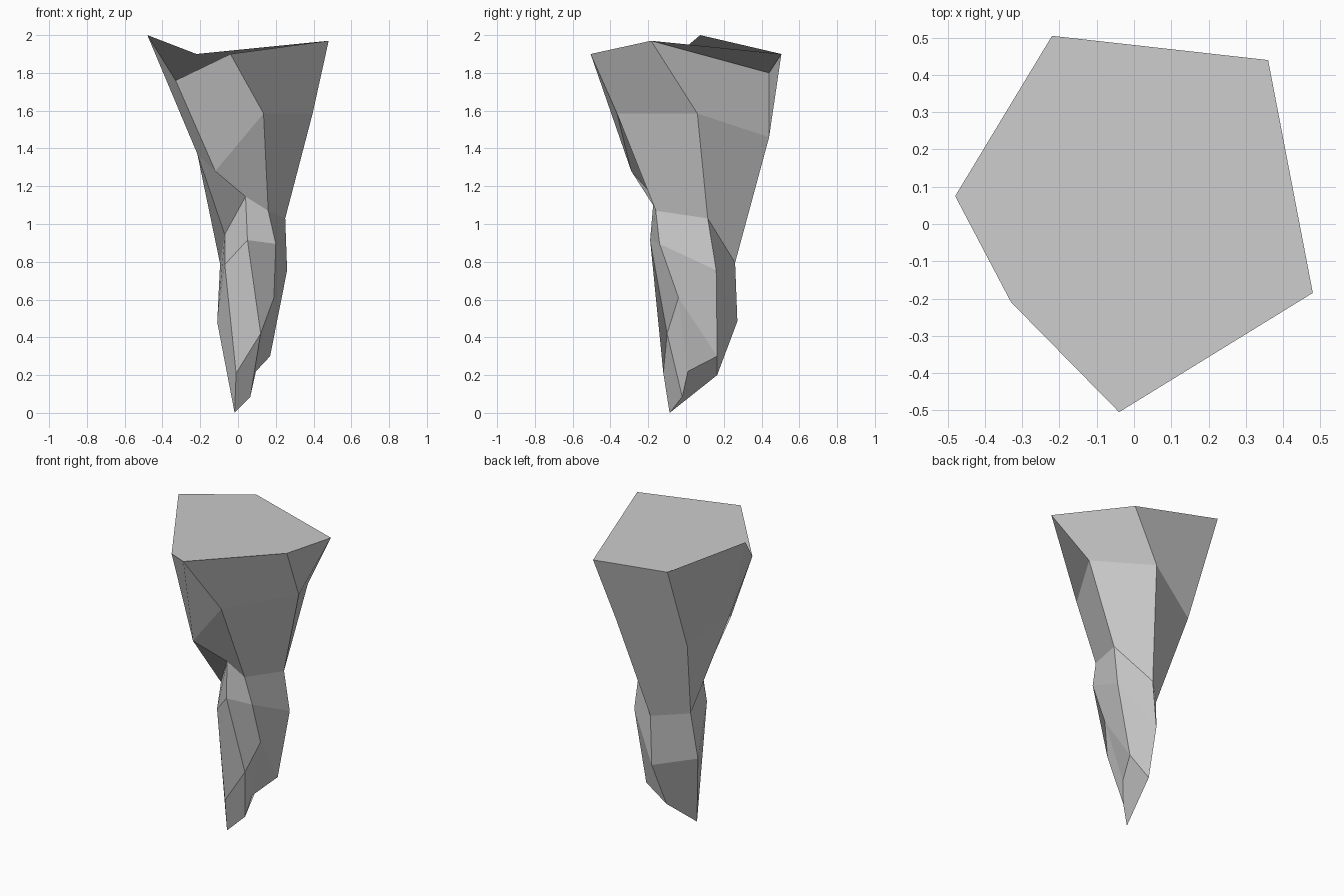
import bpy, bmesh

if "Cube" in bpy.data.objects:
    bpy.data.objects.remove(bpy.data.objects["Cube"])

# Six-sided faceted rock spike: uneven rings from the wide rim to the tip.
# Each ring goes left, back left, back right, right, front, front left.
RINGS = [
    # rim
    [(-.48, .075, 2.0), (-.22, .505, 1.9), (.36, .44, 1.8),
     (.48, -.185, 1.97), (-.04, -.505, 1.9), (-.33, -.21, 1.76)],
    # flare
    [(-.215, -.14, 1.37), (-.194, .264, 1.32), (.195, .44, 1.46),
     (.395, .06, 1.585), (.135, -.365, 1.585), (-.12, -.29, 1.28)],
    # neck
    [(-.07, -.075, .945), (-.095, .088, .79), (.074, .26, .795),
     (.25, .115, 1.03), (.16, -.16, 1.07), (.04, -.17, 1.145)],
    # shaft
    [(-.07, -.115, .785), (-.11, .035, .48), (.056, .272, .485),
     (.26, .16, .755), (.2, -.14, .895), (.05, -.19, .915)],
    # foot, the back left corner is the tip
    [(-.01, -.12, .21), (-.018, -.087, 0), (.025, .165, .2),
     (.17, .165, .3), (.19, -.04, .61), (.12, -.1, .42)],
]
CHIPS = [(.065, -.02, .085), (.095, .01, .22)]

bm = bmesh.new()
rings = [[bm.verts.new(p) for p in ring] for ring in RINGS]
chip_low, chip_high = [bm.verts.new(p) for p in CHIPS]

# Rim cap and side facets
bm.faces.new(rings[0])
for upper, lower in zip(rings, rings[1:]):
    for i in range(6):
        j = (i + 1) % 6
        bm.faces.new((upper[i], upper[j], lower[j], lower[i]))

# Chipped underside around the tip
left, tip, back, right, front, front_left = rings[-1]
for face in ((left, front_left, chip_low, tip),
             (front_left, front, chip_high, chip_low),
             (front, right, chip_high),
             (tip, chip_low, chip_high, right, back)):
    bm.faces.new(face)

bmesh.ops.recalc_face_normals(bm, faces=bm.faces)
mesh = bpy.data.meshes.new("rock_spike")
bm.to_mesh(mesh)
bm.free()
bpy.context.collection.objects.link(bpy.data.objects.new("rock_spike", mesh))
